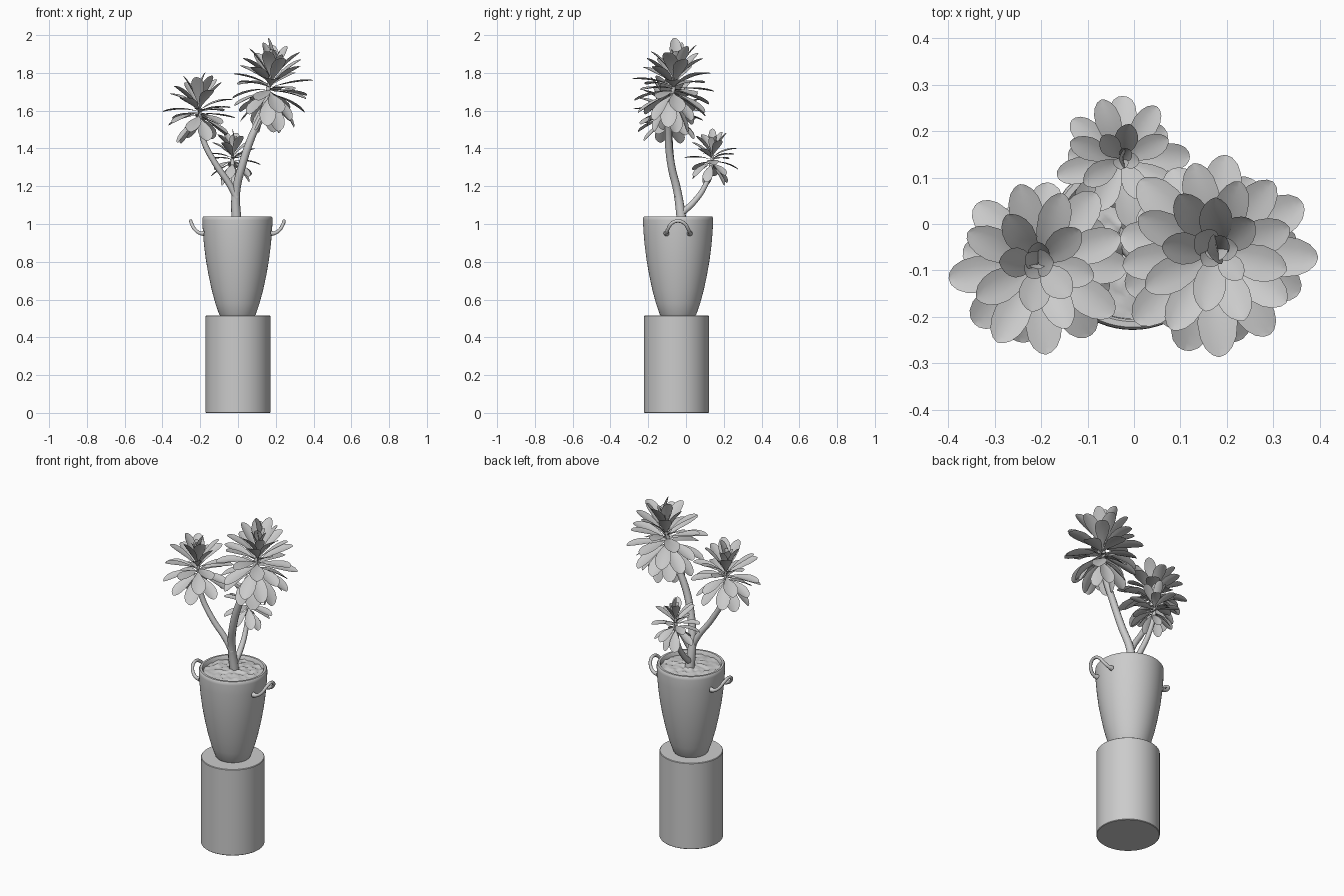
import bpy, bmesh, math, random
from mathutils import Vector, noise

if "Cube" in bpy.data.objects:
    bpy.data.objects.remove(bpy.data.objects["Cube"])

random.seed(4)
CY = -0.042            # pot axis in y
GOLDEN = math.radians(137.5)


def make_object(name, bm, angle=40):
    mesh = bpy.data.meshes.new(name)
    bm.to_mesh(mesh)
    bm.free()
    ob = bpy.data.objects.new(name, mesh)
    bpy.context.collection.objects.link(ob)
    bpy.ops.object.select_all(action='DESELECT')
    bpy.context.view_layer.objects.active = ob
    ob.select_set(True)
    bpy.ops.object.shade_smooth_by_angle(angle=math.radians(angle))
    return ob


def lathe(name, profile, cx, cy, steps=64):
    """Spin an (r, z) profile; zero radius ends close the surface."""
    bm = bmesh.new()
    verts = [bm.verts.new((cx + r, cy, z)) for r, z in profile]
    edges = [bm.edges.new(p) for p in zip(verts, verts[1:])]
    bmesh.ops.spin(bm, geom=verts + edges, cent=(cx, cy, 0), axis=(0, 0, 1),
                   angle=math.tau, steps=steps)
    bmesh.ops.remove_doubles(bm, verts=bm.verts, dist=1e-5)
    bmesh.ops.recalc_face_normals(bm, faces=bm.faces)
    return make_object(name, bm)


def tube(name, points, radii):
    """Smooth round tube through points, with a radius per point."""
    cu = bpy.data.curves.new(name, 'CURVE')
    cu.dimensions = '3D'
    cu.bevel_depth = 1
    cu.bevel_resolution = 3
    cu.resolution_u = 6
    cu.use_fill_caps = True
    sp = cu.splines.new('BEZIER')
    sp.bezier_points.add(len(points) - 1)
    for bp, co, r in zip(sp.bezier_points, points, radii):
        bp.co, bp.radius = co, r
        bp.handle_left_type = bp.handle_right_type = 'AUTO'
    ob = bpy.data.objects.new(name, cu)
    bpy.context.collection.objects.link(ob)
    return ob


def add_leaf(bm, base, yaw, pitch, length, width, bend):
    """One obovate leaf: narrow base, broad rounded tip, slight fold and bend."""
    out = Vector((math.cos(yaw), math.sin(yaw), 0))
    side = Vector((-math.sin(yaw), math.cos(yaw), 0))
    outline = [(0, .10), (.15, .22), (.32, .56), (.5, .86), (.68, 1), (.82, .9),
               (.92, .66), (.98, .34), (1, .06)]
    rows, pos, last = [], Vector(base), 0
    for t, w in outline:
        a = pitch + bend * (0.5 - t)
        along = out * math.cos(a) + Vector((0, 0, math.sin(a)))
        up = Vector((0, 0, math.cos(a))) - out * math.sin(a)
        pos = pos + along * (t - last) * length
        last = t
        half = w * width / 2
        rows.append([bm.verts.new(pos + side * half * s + up * half * 0.22 * s * s)
                     for s in (-1, -.5, 0, .5, 1)])
    for r0, r1 in zip(rows, rows[1:]):
        for j in range(4):
            bm.faces.new((r0[j], r1[j], r1[j + 1], r0[j + 1]))


def rosette(name, low, high, count, length, width, low_pitch, start):
    """Leaves spiralling up the stem tip, from drooping to upright."""
    bm = bmesh.new()
    low, high = Vector(low), Vector(high)
    for i in range(count):
        t = i / (count - 1)
        pitch = math.radians(low_pitch + (84 - low_pitch) * t ** 1.05
                             + random.uniform(-7, 7))
        size = (0.9 + 0.1 * math.sin(math.pi * t)) * random.uniform(.93, 1.03)
        if t > 0.85 and i % 3:
            size *= 0.72
        add_leaf(bm, low.lerp(high, t), start + i * GOLDEN, pitch,
                 length * size, width * size * (1 - .25 * t), random.uniform(.2, .6))
    return make_object(name, bm, 60)


# Pedestal
lathe("pedestal", [(0, 0), (.169, 0), (.172, .003), (.172, .512), (.169, .515),
                   (0, .515)], 0, -.05)

# Pot: tapered wall, rounded rim and hollow top
lathe("pot", [(0, .515), (.092, .515), (.097, .522), (.117, .58), (.136, .65),
              (.153, .73), (.167, .81), (.177, .89), (.183, .96), (.186, 1.02),
              (.185, 1.033), (.180, 1.04), (.168, 1.04), (.163, 1.034),
              (.160, .98), (0, .98)], -.003, CY)

# Soil: lumpy disc with a slight mound
bm = bmesh.new()
rings, segs = 18, 56
grid = []
for k in range(1, rings + 1):
    r = .163 * k / rings
    ring = []
    for s in range(segs):
        a = math.tau * s / segs
        x, y = r * math.cos(a), r * math.sin(a)
        z = 1.017 + .012 * (1 - k / rings) + .011 * noise.noise((x * 38, y * 38, 2))
        ring.append(bm.verts.new((x - .003, y + CY, z)))
    grid.append(ring)
bm.faces.new(grid[0])
for a, b in zip(grid, grid[1:]):
    for s in range(segs):
        n = (s + 1) % segs
        bm.faces.new((a[s], b[s], b[n], a[n]))
make_object("soil", bm, 60)

# Handles: outward-leaning loops on both sides
for label, m in (("right", 1), ("left", -1)):
    pts = [(.176, -.062, .950), (.198, -.062, .952), (.226, -.054, .972),
           (.243, -.034, 1.003), (.247, 0, 1.016), (.243, .034, 1.003),
           (.226, .054, .972), (.198, .062, .952), (.176, .062, .950)]
    tube(label + "_handle", [(m * x - .003, y + CY, z) for x, y, z in pts],
         [.015, .010, .009, .009, .009, .009, .009, .010, .015])

# Stems
tube("main_stem", [(-.008, -.02, 1.0), (-.010, -.045, 1.17), (.022, -.078, 1.31),
                   (.072, -.093, 1.46), (.135, -.085, 1.6), (.172, -.055, 1.78)],
     [.027, .022, .021, .020, .018, .008])
tube("left_stem", [(-.008, -.045, 1.14), (-.045, -.055, 1.21), (-.12, -.075, 1.32),
                   (-.185, -.085, 1.45), (-.205, -.085, 1.64)],
     [.018, .017, .016, .015, .007])
tube("back_stem", [(-.008, -.02, 1.06), (-.012, .04, 1.115), (-.02, .1, 1.2),
                   (-.028, .133, 1.3), (-.03, .14, 1.385)],
     [.018, .016, .014, .012, .006])

# Leaf heads
rosette("main_leaves", (.165, -.075, 1.66), (.178, -.055, 1.785), 52, .222, .098, -68, .4)
rosette("left_leaves", (-.202, -.09, 1.56), (-.205, -.085, 1.635), 36, .197, .088, -50, 2.6)
rosette("back_leaves", (-.026, .135, 1.31), (-.028, .14, 1.38), 28, .148, .066, -58, 1.2)
